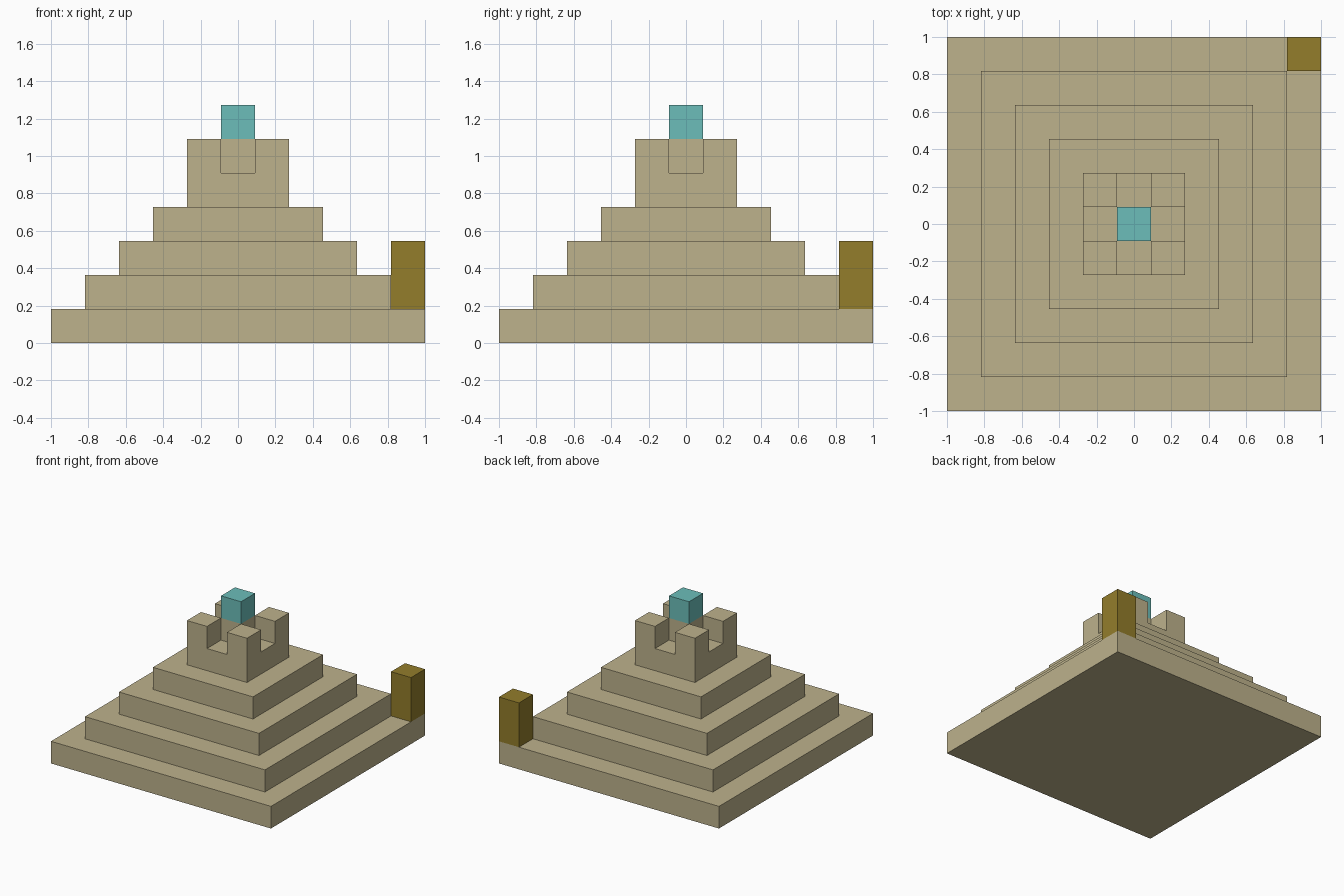
import bpy
import bmesh
from mathutils import Vector

cube = bpy.data.objects.get("Cube")
if cube:
    bpy.data.objects.remove(cube, do_unlink=True)

U = 2 / 11  # one block; the base is eleven blocks wide


def make_material(name, rgb):
    mat = bpy.data.materials.new(name)
    mat.use_nodes = True
    mat.diffuse_color = (*rgb, 1)
    mat.node_tree.nodes["Principled BSDF"].inputs["Base Color"].default_value = (*rgb, 1)
    return mat


def finish(name, bm, mat):
    mesh = bpy.data.meshes.new(name)
    bm.to_mesh(mesh)
    bm.free()
    mesh.materials.append(mat)
    obj = bpy.data.objects.new(name, mesh)
    bpy.context.collection.objects.link(obj)
    return obj


def block(name, center, size, bottom, height, mat):
    """Box measured in blocks, standing on the level 'bottom'."""
    bm = bmesh.new()
    bmesh.ops.create_cube(bm, size=1)
    for v in bm.verts:
        v.co = Vector((v.co.x * size + center[0],
                       v.co.y * size + center[1],
                       (v.co.z + 0.5) * height + bottom)) * U
    return finish(name, bm, mat)


sandstone = make_material("sandstone", (0.509, 0.445, 0.262))
turquoise = make_material("turquoise", (0.150, 0.515, 0.491))
bronze = make_material("bronze", (0.292, 0.205, 0.024))

# Stepped tiers
for level in range(4):
    block(f"tier_{level + 1}", (0, 0), 11 - 2 * level, level, 1, sandstone)

# Tower: raise the corners and core of a 3 x 3 floor, then drop the outer walls
bm = bmesh.new()
bmesh.ops.create_grid(bm, x_segments=3, y_segments=3, size=1.5 * U)
bmesh.ops.translate(bm, verts=bm.verts, vec=(0, 0, 5 * U))
raised = []
for f in bm.faces:
    c = f.calc_center_median()
    if (abs(c.x) > U / 2) == (abs(c.y) > U / 2):
        raised.append(f)
tops = bmesh.ops.extrude_discrete_faces(bm, faces=raised)["faces"]
bmesh.ops.translate(bm, verts=list({v for f in tops for v in f.verts}), vec=(0, 0, U))
rim = [e for e in bm.edges if e.is_boundary]
walls = bmesh.ops.extrude_edge_only(bm, edges=rim)["geom"]
bmesh.ops.translate(bm, verts=[g for g in walls if isinstance(g, bmesh.types.BMVert)],
                    vec=(0, 0, -U))
bmesh.ops.dissolve_limit(bm, angle_limit=0.01, verts=bm.verts, edges=bm.edges)
finish("notched_tower", bm, sandstone)

# Capstone on the core and the post on the back left corner
block("capstone", (0, 0), 1, 6, 1, turquoise)
block("corner_post", (5, 5), 1, 1, 2, bronze)
